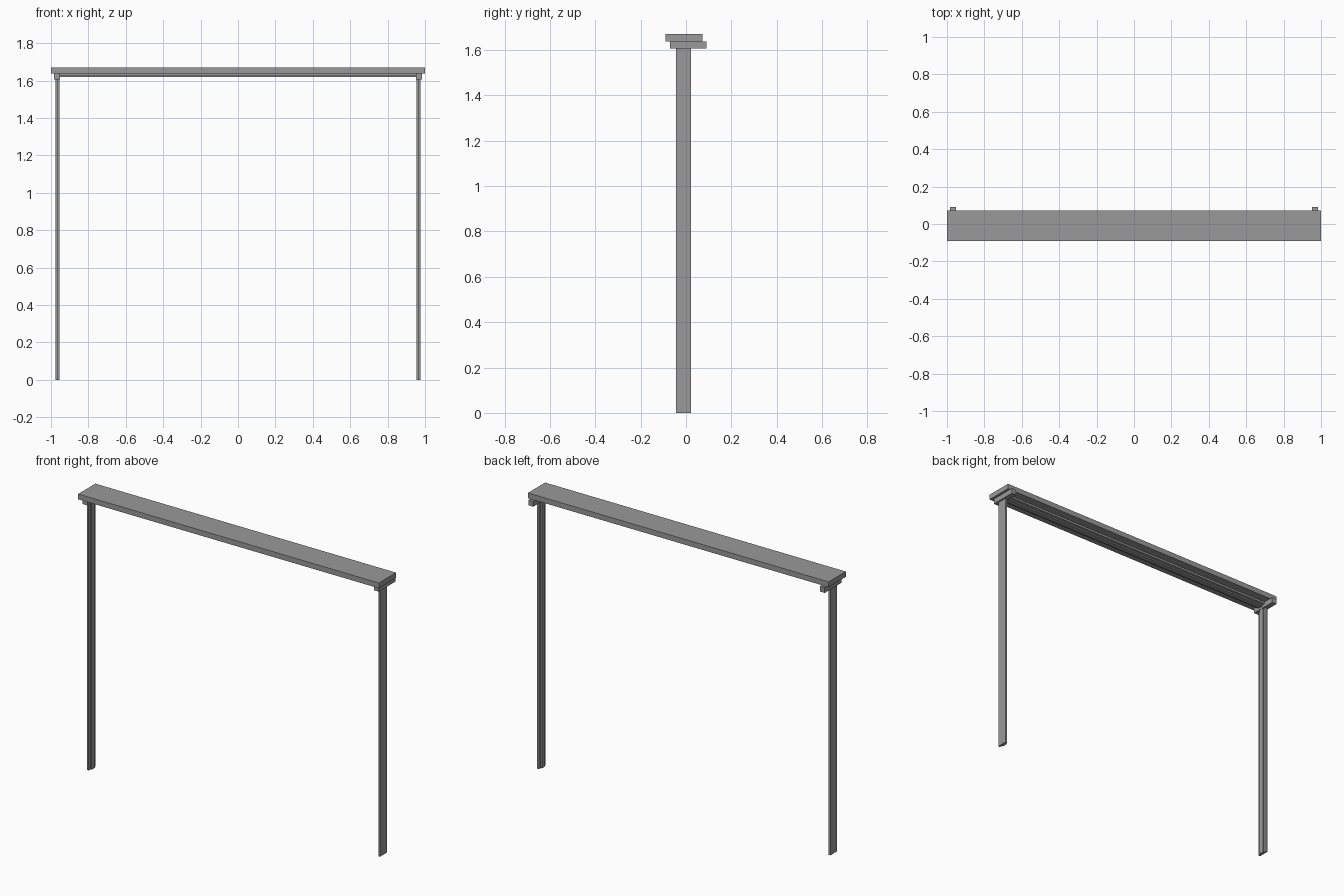
import bpy
import bmesh
from mathutils import Matrix, Vector

if "Cube" in bpy.data.objects:
    bpy.data.objects.remove(bpy.data.objects["Cube"])

grey = bpy.data.materials.new("plain_grey")
grey.use_nodes = True
grey.diffuse_color = (0.32, 0.32, 0.32, 1)
grey.node_tree.nodes["Principled BSDF"].inputs["Base Color"].default_value = grey.diffuse_color


def finish(name, bm):
    bmesh.ops.recalc_face_normals(bm, faces=bm.faces)
    mesh = bpy.data.meshes.new(name)
    bm.to_mesh(mesh)
    bm.free()
    mesh.materials.append(grey)
    obj = bpy.data.objects.new(name, mesh)
    bpy.context.collection.objects.link(obj)
    return obj


def box(name, low, high):
    low, high = Vector(low), Vector(high)
    bm = bmesh.new()
    bmesh.ops.create_cube(bm, size=1, matrix=Matrix.Translation((low + high) / 2)
                          @ Matrix.Diagonal((*(high - low), 1)))
    return finish(name, bm)


# Frame section: flat back with a raised stop, as (depth from back, y)
SECTION = [(0, -0.043), (0.012, -0.043), (0.012, -0.026), (0.02, -0.026),
           (0.02, 0.005), (0.012, 0.005), (0.012, 0.022), (0, 0.022)]


def frame_bar(name, place, travel):
    bm = bmesh.new()
    face = bm.faces.new([bm.verts.new(place(d, y)) for d, y in SECTION])
    extruded = bmesh.ops.extrude_face_region(bm, geom=[face])["geom"]
    # The starting cap stays as the closed end of the bar
    verts = [g for g in extruded if isinstance(g, bmesh.types.BMVert)]
    bmesh.ops.translate(bm, verts=verts, vec=travel)
    return finish(name, bm)


# Top board and the frame rail below it
box("top_board", (-1, -0.09, 1.638), (1, 0.073, 1.67))
frame_bar("head_rail", lambda d, y: (-0.955, y, 1.638 - d), (1.91, 0, 0))

# Posts with their stops facing inward, and the cross blocks above them
for side, sign in (("left", 1), ("right", -1)):
    frame_bar(side + "_post", lambda d, y: (sign * (0.975 - d), y, 0), (0, 0, 1.606))
    edges = sorted((sign * 0.953, sign * 0.985))
    box(side + "_cross_block", (edges[0], -0.07, 1.606), (edges[1], 0.09, 1.638))
